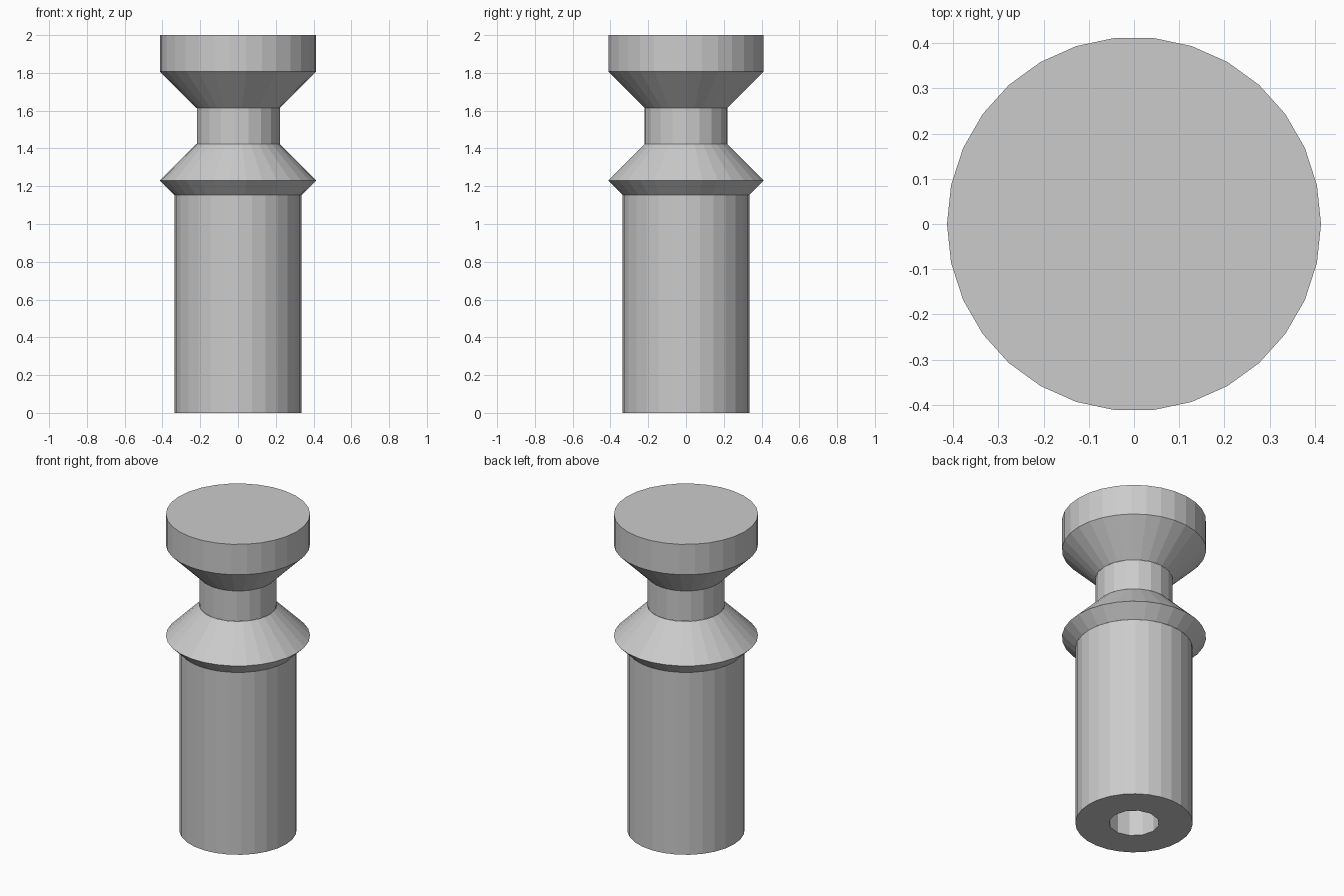
import bpy
import bmesh
from math import cos, sin, tau

old = bpy.data.objects.get("Cube")
if old:
    bpy.data.objects.remove(old, do_unlink=True)

UNIT = 1 / 26  # the part is 52 units tall, scaled to 2

grey = bpy.data.materials.new("plain grey")
grey.use_nodes = True
colour = (0.6, 0.6, 0.6, 1)
grey.diffuse_color = colour
grey.node_tree.nodes["Principled BSDF"].inputs["Base Color"].default_value = colour


def ring(bm, sides, radius, z):
    """Polygon of vertices, first corner on +x."""
    return [bm.verts.new((radius * UNIT * cos(tau * i / sides),
                          radius * UNIT * sin(tau * i / sides), z * UNIT))
            for i in range(sides)]


def wall(bm, low, high):
    n = len(low)
    for i in range(n):
        j = (i + 1) % n
        bm.faces.new((low[i], low[j], high[j], high[i]))


def finish(bm, name):
    mesh = bpy.data.meshes.new(name)
    bm.to_mesh(mesh)
    bm.free()
    mesh.materials.append(grey)
    obj = bpy.data.objects.new(name, mesh)
    bpy.context.collection.objects.link(obj)


def turned(name, sides, profile, top_cap=False):
    """Flat-faced turned section following (radius, height) pairs."""
    bm = bmesh.new()
    rings = [ring(bm, sides, r, z) for r, z in profile]
    for low, high in zip(rings, rings[1:]):
        wall(bm, low, high)
    if top_cap:
        bm.faces.new(rings[-1])
    finish(bm, name)


# Shaft with a blind hole in its underside
bm = bmesh.new()
outer = ring(bm, 28, 8.75, 0)
wall(bm, outer, ring(bm, 28, 8.75, 30))
bore = ring(bm, 12, 3.75, 0)
bore_end = ring(bm, 12, 3.75, 26)
wall(bm, bore_end, bore)
bm.faces.new(bore_end[::-1])
rim = [e for e in bm.edges if all(v.co.z < 0.001 for v in e.verts)]
base = bmesh.ops.triangle_fill(bm, edges=rim, use_beauty=True, normal=(0, 0, -1))
for f in base["geom"]:
    if isinstance(f, bmesh.types.BMFace):
        f.normal_update()
        if f.normal.z > 0:
            f.normal_flip()
finish(bm, "shaft")

# Flared collar, neck and head
turned("collar", 30, [(8.75, 30), (10.75, 32), (5.75, 37)])
turned("neck", 19, [(5.75, 37), (5.75, 42)])
turned("head", 30, [(5.75, 42), (10.75, 47), (10.75, 52)], top_cap=True)
